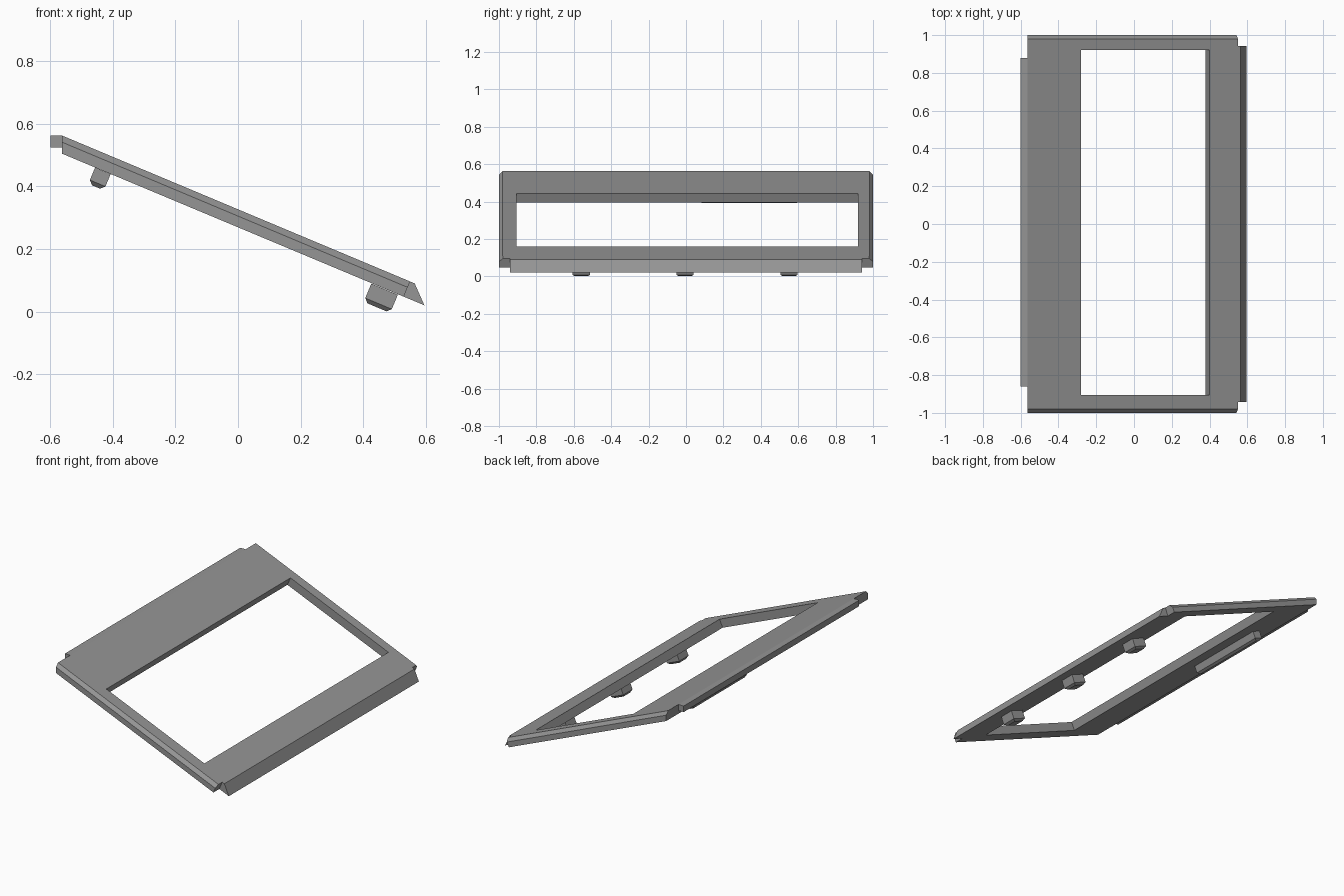
import bpy, bmesh, math
from mathutils import Vector

if "Cube" in bpy.data.objects:
    bpy.data.objects.remove(bpy.data.objects["Cube"])

grey = bpy.data.materials.new("plain grey")
grey.diffuse_color = (0.3, 0.3, 0.3, 1)
grey.use_nodes = True
grey.node_tree.nodes["Principled BSDF"].inputs["Base Color"].default_value = grey.diffuse_color

ANGLE = math.atan(0.42)
C, S = math.cos(ANGLE), math.sin(ANGLE)


def sloped(u, v, w):
    """u runs down the slope, v along y, w out of the top face."""
    return Vector((u * C + w * S, v, 0.327 - u * S + w * C))


def loft(name, rings):
    """Closed solid through matching rings of points."""
    bm = bmesh.new()
    loops = [[bm.verts.new(p) for p in ring] for ring in rings]
    n = len(loops[0])
    for a, b in zip(loops, loops[1:]):
        for i in range(n):
            bm.faces.new((a[i], a[(i + 1) % n], b[(i + 1) % n], b[i]))
    bm.faces.new(loops[0])
    bm.faces.new(loops[-1])
    bmesh.ops.recalc_face_normals(bm, faces=bm.faces)
    mesh = bpy.data.meshes.new(name)
    bm.to_mesh(mesh)
    bm.free()
    mesh.materials.append(grey)
    obj = bpy.data.objects.new(name, mesh)
    bpy.context.collection.objects.link(obj)
    return obj


def rect(u0, u1, v0, v1, w):
    return [sloped(u0, v0, w), sloped(u1, v0, w), sloped(u1, v1, w), sloped(u0, v1, w)]


def cut(target, cutter):
    mod = target.modifiers.new("cut", 'BOOLEAN')
    mod.operation, mod.solver, mod.object = 'DIFFERENCE', 'EXACT', cutter
    bpy.context.view_layer.objects.active = target
    bpy.ops.object.modifier_apply(modifier=mod.name)
    bpy.data.objects.remove(cutter)


# Sloping panel with the pointed lower lip
profile = [(-0.563, 0.563), (0.565, 0.09), (0.596, 0.02), (-0.563, 0.505)]
panel = loft("panel_frame", [[Vector((x, y, z)) for x, z in profile] for y in (-1, 1)])

# Window opening, square to the slope
u_top, u_low = -0.28 / C, 0.40 / C
cut(panel, loft("window_cutter", [rect(u_top, u_low, -0.905, 0.92, w) for w in (-0.2, 0.2)]))

for side in (-1, 1):
    # Notched lower corners beside the lip
    cut(panel, loft("corner_cutter",
                    [rect(0.55 / C, 1, side * 0.942, side * 1.2, w) for w in (-0.3, 0.3)]))
    # Bevelled long edges
    bevel = [(0.96, 0.02), (1.02, -0.04), (1.02, 0.02)]
    cut(panel, loft("bevel_cutter",
                    [[sloped(u, side * v, w) for v, w in bevel] for u in (-1, 1)]))

# Upper hinge tab
tab = [(-0.60, 0.563), (-0.563, 0.563), (-0.563, 0.525), (-0.60, 0.525)]
loft("upper_tab", [[Vector((x, y, z)) for x, z in tab] for y in (-0.86, 0.88)])


def foot(name, u0, u1, v0, v1, depth):
    """Block under the panel with a bevelled lower end."""
    b = 0.013
    loft(name, [rect(u0, u1, v0, v1, -0.054), rect(u0, u1, v0, v1, b - depth),
                rect(u0 + b, u1 - b, v0 + b, v1 - b, -depth)])


# Three lower feet and one long upper rib
for i, y in enumerate((-0.56, -0.005, 0.55)):
    foot(f"lower_foot_{i + 1}", 0.485, 0.577, y - 0.046, y + 0.046, 0.117)
foot("upper_rib", -0.473, -0.419, 0.07, 0.605, 0.110)
